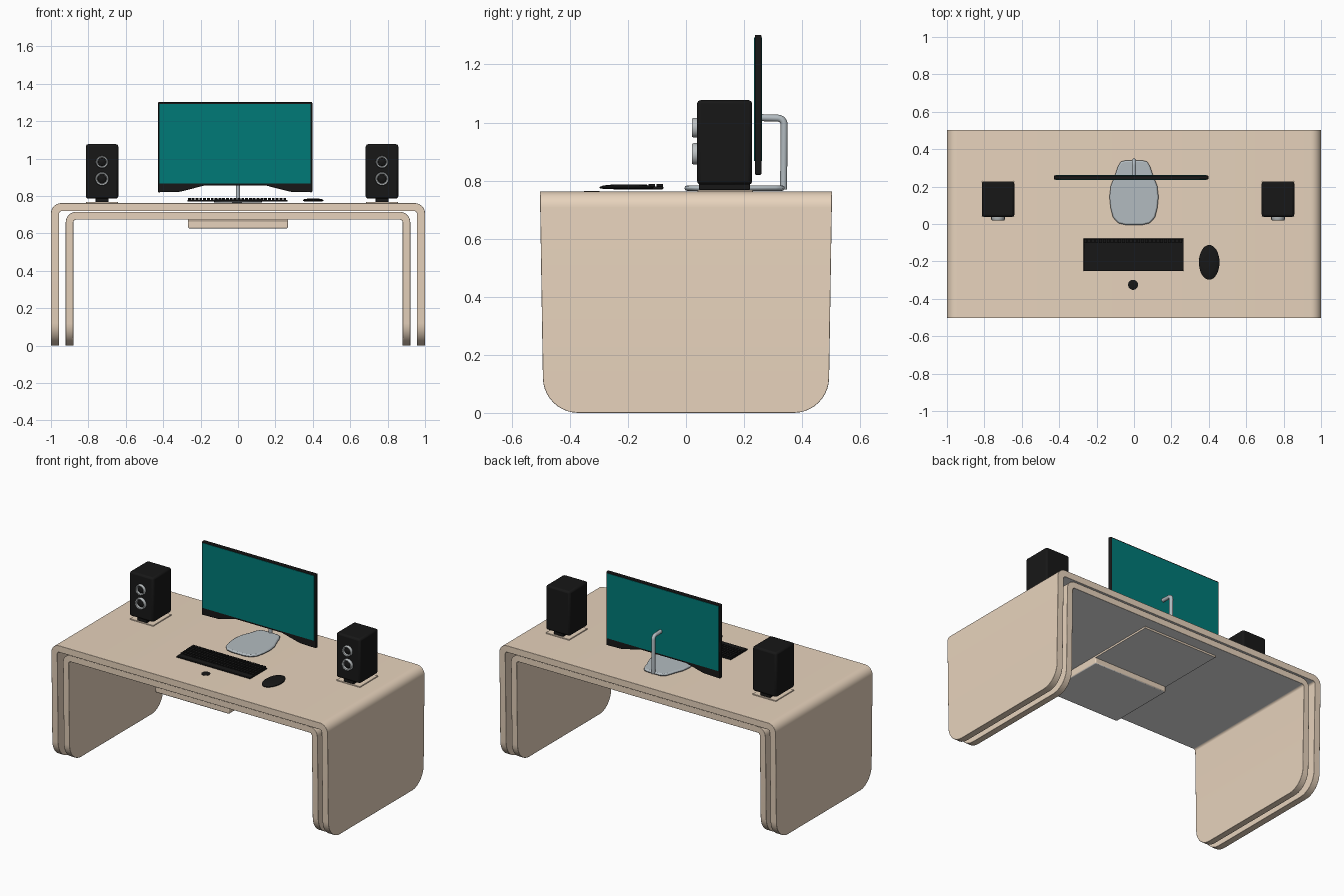
import bpy, bmesh, math
from mathutils import Matrix, Vector

if "Cube" in bpy.data.objects:
    bpy.data.objects.remove(bpy.data.objects["Cube"])


def mat(name, r, g, b):
    m = bpy.data.materials.new(name)
    m.diffuse_color = (r, g, b, 1)
    m.use_nodes = True
    m.node_tree.nodes["Principled BSDF"].inputs["Base Color"].default_value = m.diffuse_color
    return m


BEIGE = mat("beige_wood", 0.80, 0.65, 0.505)
UNDER = mat("underside_light_grey", 0.8, 0.8, 0.8)
BLACK = mat("black_plastic", 0.0085, 0.0085, 0.0085)
TEAL = mat("teal_screen", 0.0, 0.195, 0.185)
METAL = mat("stand_metal", 0.45, 0.50, 0.53)
SILVER = mat("silver_ring", 0.5, 0.53, 0.54)


def finish(name, bm, mats, bevel=0, seg=2, under=None):
    bmesh.ops.recalc_face_normals(bm, faces=bm.faces)
    me = bpy.data.meshes.new(name)
    bm.to_mesh(me)
    bm.free()
    ob = bpy.data.objects.new(name, me)
    bpy.context.collection.objects.link(ob)
    for m in mats:
        me.materials.append(m)
    if under is not None:  # grey on downward faces above a height
        for p in me.polygons:
            if p.normal.z < -0.95 and p.center.z > under:
                p.material_index = 1
    if bevel:
        b = ob.modifiers.new("bevel", "BEVEL")
        b.width, b.segments, b.limit_method = bevel, seg, 'ANGLE'
        b.angle_limit = math.radians(50)
    bpy.context.view_layer.objects.active = ob
    ob.select_set(True)
    bpy.ops.object.shade_smooth_by_angle(angle=math.radians(35))
    ob.select_set(False)
    return ob


def add_box(bm, x0, x1, y0, y1, z0, z1):
    m = Matrix.Translation(((x0 + x1) / 2, (y0 + y1) / 2, (z0 + z1) / 2)) @ \
        Matrix.Diagonal((x1 - x0, y1 - y0, z1 - z0, 1))
    bmesh.ops.create_cube(bm, size=1, matrix=m)


def box(name, dims, mats, bevel=0, under=None):
    bm = bmesh.new()
    add_box(bm, *dims)
    return finish(name, bm, mats, bevel, under=under)


def prism(name, pts, vec, mats, bevel=0):
    bm = bmesh.new()
    f = bm.faces.new([bm.verts.new(p) for p in pts])
    r = bmesh.ops.extrude_face_region(bm, geom=[f])
    bmesh.ops.translate(bm, vec=vec, verts=[v for v in r["geom"] if isinstance(v, bmesh.types.BMVert)])
    return finish(name, bm, mats, bevel)


def lathe(name, prof, loc, mats, axis='Z', n=32):
    """Spin (radius, height) points; axis Y sends height towards the front."""
    bm = bmesh.new()
    rings = []
    for r, h in prof:
        ring = []
        for i in range(n):
            a = 2 * math.pi * i / n
            c, s = r * math.cos(a), r * math.sin(a)
            p = Vector((c, s, h)) if axis == 'Z' else Vector((c, -h, s))
            ring.append(bm.verts.new(p + Vector(loc)))
        rings.append(ring)
    for a, b in zip(rings, rings[1:]):
        for i in range(n):
            bm.faces.new((a[i], a[(i + 1) % n], b[(i + 1) % n], b[i]))
    bm.faces.new(rings[0])
    bm.faces.new(rings[-1])
    return finish(name, bm, mats)


# Desk shells: bent boards with rounded feet corners
def shell(name, W, T, t, R, H, foot, mats, under=None):
    half = []  # (outer x, outer z, inner x, inner z) from foot to top
    for i in range(11):
        z = foot * (1 - math.cos(math.pi / 2 * i / 10))
        half.append((W, z, W - t, z))
    ri = max(R - t, 0.015)
    ci = (W - t - ri, T - t - ri)
    for i in range(9):
        a = math.pi / 2 * i / 8
        c, s = math.cos(a), math.sin(a)
        half.append((W - R + R * c, T - R + R * s, ci[0] + ri * c, ci[1] + ri * s))
    path = half + [(-a, b, -c, d) for a, b, c, d in reversed(half)]
    bm = bmesh.new()
    rings = []
    for ox, oz, ix, iz in path:
        h = H
        if oz < foot:
            h = H - foot + math.sqrt(max(0, foot ** 2 - (foot - oz) ** 2))
        h -= 0.012 * max(0, 1 - oz / T)
        rings.append([bm.verts.new(p) for p in
                      ((ox, -h, oz), (ox, h, oz), (ix, h, iz), (ix, -h, iz))])
    for a, b in zip(rings, rings[1:]):
        for i in range(4):
            j = (i + 1) % 4
            bm.faces.new((a[i], a[j], b[j], b[i]))
    bm.faces.new(rings[0])
    bm.faces.new(rings[-1])
    return finish(name, bm, mats, 0.008, 2, under)


shell("desk_outer_shell", 1.0, 0.762, 0.043, 0.055, 0.503, 0.12, [BEIGE, UNDER], 0.3)
shell("desk_inner_shell", 0.921, 0.715, 0.041, 0.055, 0.495, 0.12, [BEIGE, UNDER], 0.3)

# Drawer and its rear slide plate with a low rim
box("drawer", (-0.267, 0.267, -0.475, -0.03, 0.627, 0.668), [BEIGE, UNDER], 0.006, 0.3)
box("drawer_slide_plate", (-0.267, 0.267, -0.47, 0.42, 0.662, 0.676), [BEIGE, UNDER], 0, 0.3)

# Monitor: panel with cut-away lower bezel, teal on both sides
x0, x1 = -0.428, 0.397
outline = [(x0, 1.302), (x0, 0.82), (-0.31, 0.823), (-0.18, 0.856), (0.15, 0.856),
           (0.28, 0.823), (x1, 0.82), (x1, 1.302)]
prism("monitor_panel", [(x, 0.237, z) for x, z in outline], (0, 0.023, 0), [BLACK], 0.004)
for nm, y in (("monitor_screen_front", 0.2345), ("monitor_screen_back", 0.2585)):
    box(nm, (x0 + 0.008, x1 - 0.01, y, y + 0.004, 0.868, 1.293), [TEAL])

# Monitor stand: egg-shaped foot and bent post
side = [(0.045, 0), (0.085, 0.01), (0.112, 0.04), (0.125, 0.09), (0.131, 0.15), (0.124, 0.21),
        (0.1, 0.27), (0.085, 0.315), (0.07, 0.338), (0.045, 0.345)]
foot = side + [(-x, y) for x, y in reversed(side)]
prism("stand_foot", [(x, y - 0.005, 0.765) for x, y in foot], (0, 0, 0.018), [METAL], 0.008)
cu = bpy.data.curves.new("stand_post", 'CURVE')
cu.dimensions = '3D'
cu.bevel_depth, cu.bevel_resolution, cu.use_fill_caps = 0.012, 4, True
pts = [(0.25, 1.017), (0.31, 1.015)]
pts += [(0.316 + 0.022 * math.sin(a), 0.993 + 0.022 * math.cos(a))
        for a in (math.pi / 2 * i / 5 for i in range(6))]
pts += [(0.336, 0.77)]
sp = cu.splines.new('POLY')
sp.points.add(len(pts) - 1)
for p, (y, z) in zip(sp.points, pts):
    p.co = (0, y, z, 1)
cu.materials.append(METAL)
bpy.context.collection.objects.link(bpy.data.objects.new("stand_post", cu))

# Speakers
for nm, cx in (("left", -0.727), ("right", 0.77)):
    box(nm + "_speaker_plate", (cx - 0.085, cx + 0.085, 0.04, 0.23, 0.76, 0.768), [BEIGE], 0.002)
    box(nm + "_speaker_pedestal", (cx - 0.035, cx + 0.035, 0.045, 0.22, 0.767, 0.79), [BLACK], 0.003)
    box(nm + "_speaker_box", (cx - 0.087, cx + 0.087, 0.038, 0.228, 0.786, 1.077), [BLACK], 0.012)
    for part, z, r in (("upper", 0.982, 0.034), ("lower", 0.892, 0.037)):
        lathe(f"{nm}_{part}_ring", [(r, -0.003), (r, 0.012), (r * 0.9, 0.018), (r * 0.72, 0.016),
              (r * 0.66, 0.004)], (cx, 0.038, z), [SILVER], 'Y')
        lathe(f"{nm}_{part}_cone", [(r * 0.66, 0.003), (r * 0.6, 0.007), (r * 0.35, 0.011),
              (r * 0.1, 0.013)], (cx, 0.038, z), [BLACK], 'Y')

# Keyboard
box("keyboard_base", (-0.27, 0.265, -0.252, -0.078, 0.77, 0.78), [BLACK], 0.003)
bm = bmesh.new()
cols, rows = 26, 5
for i in range(cols):
    for j in range(rows):
        x, y = -0.268 + i * 0.0204, -0.212 + j * 0.0274
        add_box(bm, x, x + 0.0155, y, y + 0.0225, 0.778, 0.785 + 0.0008 * j)
finish("keyboard_keys", bm, [BLACK])

# Mouse and flush desk button
mouse = lathe("mouse", [(0.046, 0), (0.054, 0.003), (0.054, 0.007), (0.047, 0.012), (0.03, 0.015),
                        (0.01, 0.016)], (0, 0, 0), [BLACK])
mouse.scale = (1.02, 1.72, 1)
mouse.location = (0.402, -0.205, 0.771)
lathe("desk_button", [(0.027, 0), (0.027, 0.003), (0.024, 0.004)], (-0.005, -0.325, 0.761), [BLACK])
